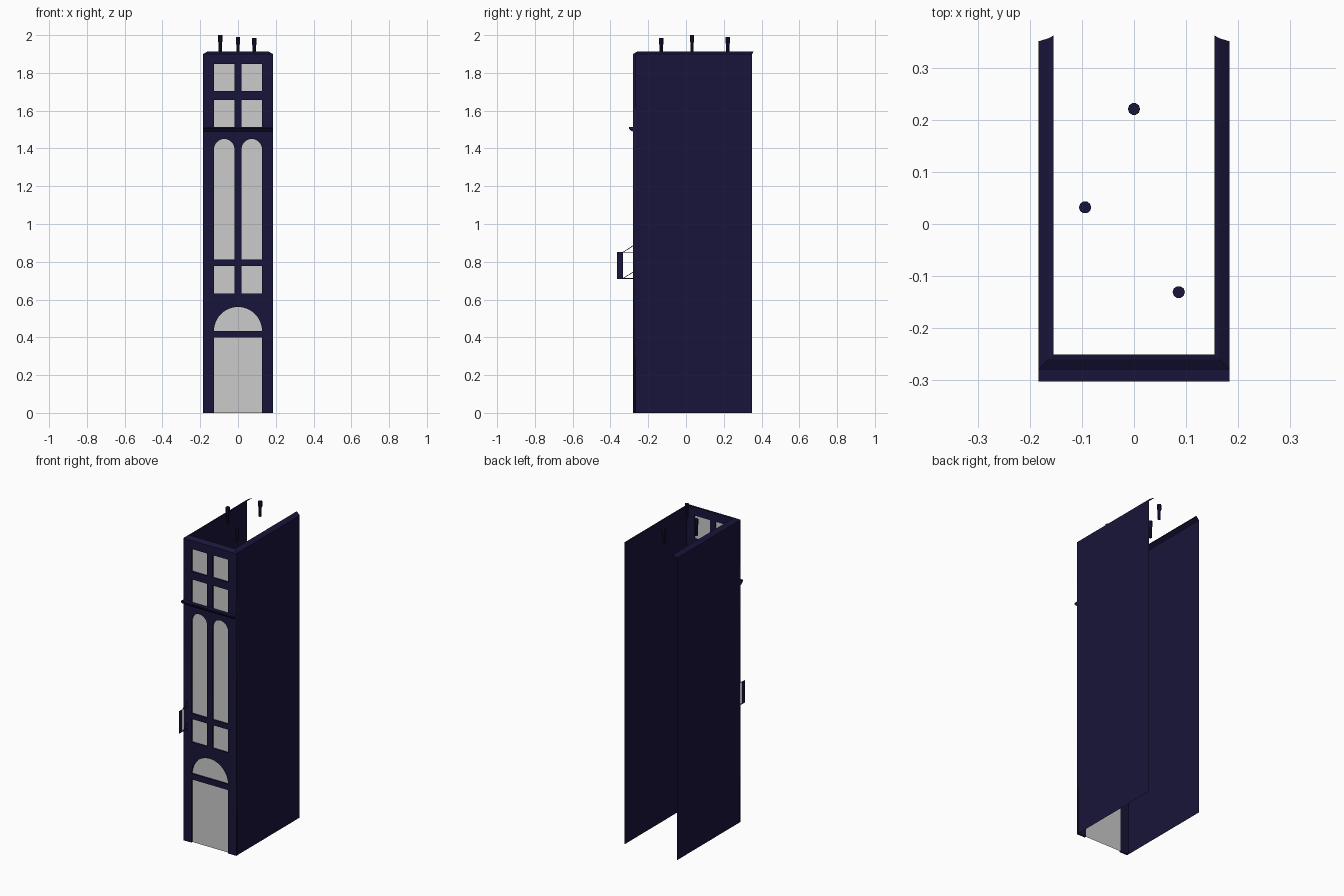
import bpy, bmesh
from math import sin, cos, pi

if "Cube" in bpy.data.objects:
    bpy.data.objects.remove(bpy.data.objects["Cube"])

navy = bpy.data.materials.new("navy_paint")
navy.diffuse_color = (0.0095, 0.0075, 0.043, 1)
navy.use_nodes = True
navy.node_tree.nodes["Principled BSDF"].inputs["Base Color"].default_value = navy.diffuse_color

W, FRONT, BACK = 0.184, -0.28, 0.35


def make(name, verts, faces, mat=navy):
    me = bpy.data.meshes.new(name)
    me.from_pydata(verts, [], faces)
    ob = bpy.data.objects.new(name, me)
    bpy.context.collection.objects.link(ob)
    if mat:
        me.materials.append(mat)
    return ob


def rect(x0, x1, z0, z1):
    return [(x0, z0), (x1, z0), (x1, z1), (x0, z1)]


def arched(x0, x1, z0, spring, n=16):
    c, r = (x0 + x1) / 2, (x1 - x0) / 2
    arc = [(c + r * cos(pi * i / n), spring + r * sin(pi * i / n)) for i in range(n + 1)]
    return ([(x0, z0), (x1, z0)] if z0 < spring else []) + arc


# Window and door outlines in the facade (x, z)
openings = {"fanlight": arched(-0.127, 0.127, 0.434, 0.434, 24)}
for side, x0, x1 in (("left", -0.127, -0.019), ("right", 0.019, 0.127)):
    openings["attic_window_" + side] = rect(x0, x1, 1.705, 1.847)
    openings["upper_window_" + side] = rect(x0, x1, 1.508, 1.656)
    openings["tall_window_" + side] = arched(x0, x1, 0.812, 1.396)
    openings["lower_window_" + side] = rect(x0, x1, 0.632, 0.778)
door = rect(-0.127, 0.127, 0, 0.398)

# Facade: filled outline with holes, the door being a notch at the bottom
outline = [(-W, 0), (-0.127, 0), (-0.127, 0.398), (0.127, 0.398),
           (0.127, 0), (W, 0), (W, 1.9), (-W, 1.9)]
cu = bpy.data.curves.new("facade", 'CURVE')
cu.dimensions, cu.fill_mode, cu.extrude = '2D', 'BOTH', 0.006
for loop in [outline, *openings.values()]:
    sp = cu.splines.new('POLY')
    sp.points.add(len(loop) - 1)
    for p, (x, z) in zip(sp.points, loop):
        p.co = (x, z, 0, 1)
    sp.use_cyclic_u = True
cu.materials.append(navy)
facade = bpy.data.objects.new("facade", cu)
bpy.context.collection.objects.link(facade)
facade.rotation_euler.x = pi / 2
facade.location.y = FRONT + 0.006
bpy.context.view_layer.objects.active = facade
facade.select_set(True)
bpy.ops.object.convert(target='MESH')

# Grey panes and door, slightly recessed
for name, loop in [*openings.items(), ("door", door)]:
    make(name + "_pane", [(x, FRONT + 0.01, z) for x, z in loop],
         [list(range(len(loop)))], None)

# Open-backed side walls
for side, s in (("left", -1), ("right", 1)):
    f = [0, 1, 2, 3] if s > 0 else [3, 2, 1, 0]
    make("side_wall_" + side, [(s * W, FRONT, 0), (s * W, BACK, 0),
                               (s * W, BACK, 1.9), (s * W, FRONT, 1.9)], [f])

# Coping: chamfer and flat lip swept round three sides (inset, height, back end)
verts, faces = [], []
for inset, z, yb in ((0, 1.9, 0.351), (0.02, 1.912, 0.357), (0.029, 1.914, 0.362)):
    w, yf = W - inset, FRONT + inset
    verts += [(-w, yb, z), (-w, yf, z), (w, yf, z), (w, yb, z)]
for r in range(2):
    for i in range(3):
        a = r * 4 + i
        faces.append((a, a + 1, a + 5, a + 4))
make("coping", verts, faces)

# Cornice across the facade
prof = [(-0.28, 1.514), (-0.303, 1.514), (-0.303, 1.506), (-0.291, 1.493), (-0.28, 1.49)]
n = len(prof)
make("cornice", [(s * W, y, z) for s in (-1, 1) for y, z in prof],
     [(i, (i + 1) % n, n + (i + 1) % n, n + i) for i in range(n)]
     + [list(range(n))[::-1], list(range(n, 2 * n))])

# Chimney pots: narrow stem with a wider top
for i, (x, y, top) in enumerate(((-0.094, 0.032, 2.0), (0.086, -0.131, 1.985), (0, 0.221, 1.99))):
    rings = ((0.0085, 1.895), (0.0085, top - 0.04), (0.0118, top - 0.034), (0.0118, top))
    k = 10
    v = [(x + r * cos(2 * pi * j / k), y + r * sin(2 * pi * j / k), z)
         for r, z in rings for j in range(k)]
    f = [(a * k + j, a * k + (j + 1) % k, (a + 1) * k + (j + 1) % k, (a + 1) * k + j)
         for a in range(3) for j in range(k)]
    f += [list(range(k))[::-1], list(range(3 * k, 4 * k))]
    make(f"chimney_pot_{i + 1}", v, f)

# Hanging sign: flat board on thin flat brackets
SX = -0.154
make("hanging_sign", [(SX, y, z) for y, z in
     ((-0.365, 0.71), (-0.334, 0.71), (-0.334, 0.852), (-0.365, 0.852))], [(0, 1, 2, 3)])
bars = (((-0.334, 0.85), (FRONT, 0.85)), ((-0.334, 0.85), (FRONT, 0.885)),
        ((-0.334, 0.712), (FRONT, 0.712)), ((-0.334, 0.712), (FRONT, 0.745)))
v, f = [], []
for (ya, za), (yb, zb) in bars:
    b, t = len(v), 0.002
    v += [(SX, ya, za - t), (SX, yb, zb - t), (SX, yb, zb + t), (SX, ya, za + t)]
    f.append((b, b + 1, b + 2, b + 3))
make("sign_bracket", v, f)
